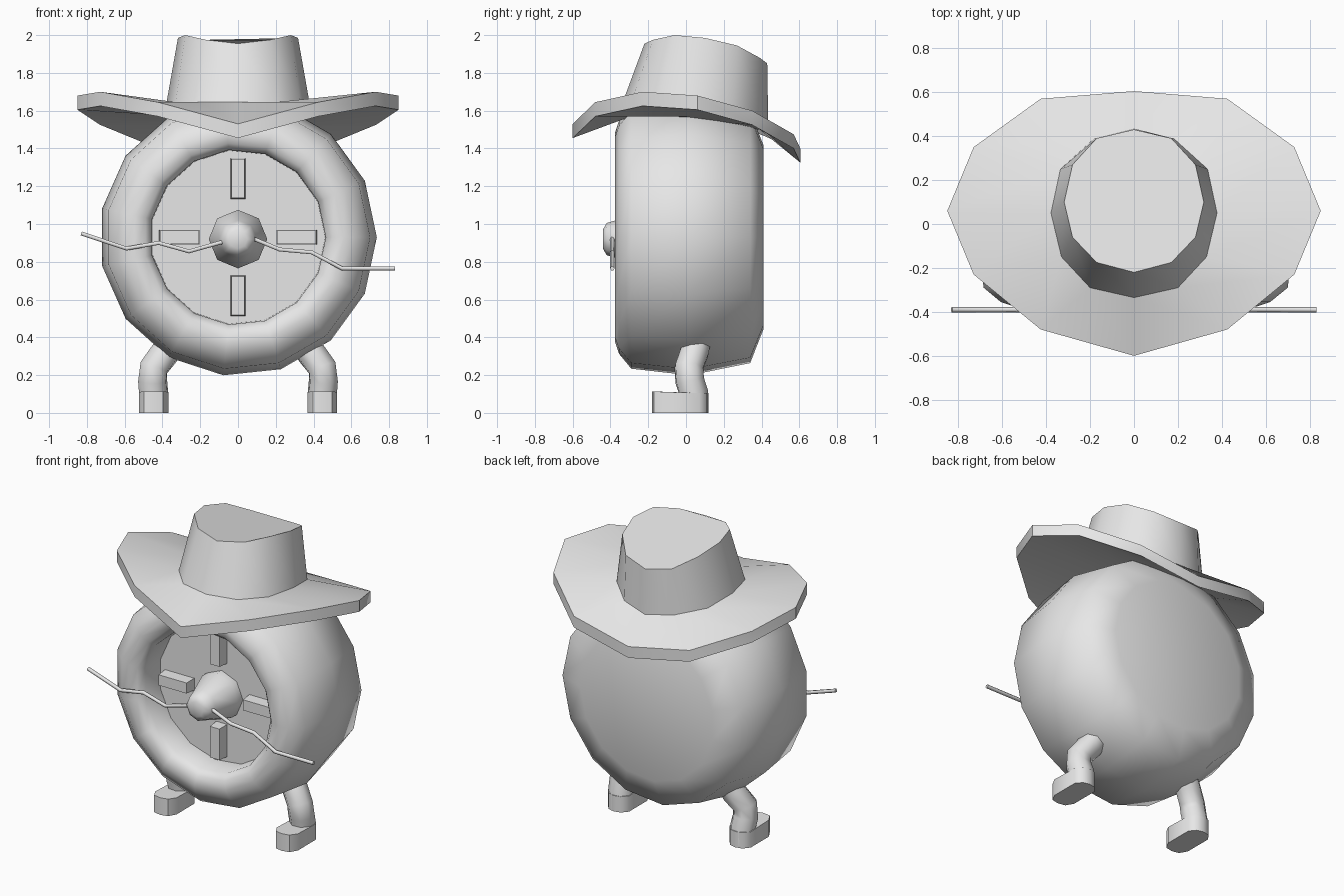
import bpy, bmesh
from math import sin, cos, pi, radians
from mathutils import Vector

cube = bpy.data.objects.get("Cube")
if cube:
    bpy.data.objects.remove(cube)

grey = bpy.data.materials.new("plain_grey")
grey.use_nodes = True
grey.diffuse_color = (0.8, 0.8, 0.8, 1)
grey.node_tree.nodes["Principled BSDF"].inputs["Base Color"].default_value = (0.8, 0.8, 0.8, 1)


def loft(name, rings, smooth=40):
    """Skin a stack of equal-length rings and cap both ends."""
    bm = bmesh.new()
    loops = [[bm.verts.new(p) for p in ring] for ring in rings]
    n = len(loops[0])
    for a, b in zip(loops, loops[1:]):
        for i in range(n):
            j = (i + 1) % n
            bm.faces.new((a[i], a[j], b[j], b[i]))
    bm.faces.new(loops[0])
    bm.faces.new(loops[-1])
    bmesh.ops.recalc_face_normals(bm, faces=bm.faces)
    mesh = bpy.data.meshes.new(name)
    bm.to_mesh(mesh)
    bm.free()
    mesh.materials.append(grey)
    if smooth:
        mesh.shade_smooth()
        mesh.set_sharp_from_angle(angle=radians(smooth))
    obj = bpy.data.objects.new(name, mesh)
    bpy.context.collection.objects.link(obj)
    return obj


def turned(name, profile, sides, z, smooth):
    """Lathe (y, radius) pairs around a front-to-back axis at height z."""
    rings = [[(r * cos(2 * pi * i / sides), y, z + r * sin(2 * pi * i / sides))
              for i in range(sides)] for y, r in profile]
    return loft(name, rings, smooth)


def tube(name, points, radius, resolution):
    curve = bpy.data.curves.new(name, "CURVE")
    curve.dimensions = "3D"
    curve.bevel_depth = radius
    curve.bevel_resolution = resolution
    curve.use_fill_caps = True
    spline = curve.splines.new("POLY")
    spline.points.add(len(points) - 1)
    for p, co in zip(spline.points, points):
        p.co = (*co, 1)
    curve.materials.append(grey)
    obj = bpy.data.objects.new(name, curve)
    bpy.context.collection.objects.link(obj)
    return obj


def mirrored(half):
    """Close a half outline, front to back, across x = 0."""
    return half + [(-x, y, z) for x, y, z in half[-2:0:-1]]


def lowered(ring, drop):
    return [(x, y, z - drop) for x, y, z in ring]


# Round body with a raised front rim around a recessed face
turned("body", [(-0.17, 0.462), (-0.32, 0.465), (-0.36, 0.5), (-0.375, 0.56),
                (-0.355, 0.62), (-0.29, 0.70), (0.02, 0.735), (0.34, 0.67),
                (0.41, 0.49)], 15, 0.93, 65)

# Blunt nose
turned("nose", [(-0.16, 0.155), (-0.22, 0.155), (-0.37, 0.1), (-0.42, 0.085),
                (-0.44, 0.05)], 8, 0.92, 60)

# Four raised bars around the nose
for name, x, z, w, h in (("top_bar", 0, 1.24, 0.04, 0.108), ("bottom_bar", 0, 0.62, 0.04, 0.108),
                         ("left_bar", 0.31, 0.93, 0.108, 0.04), ("right_bar", -0.31, 0.93, 0.108, 0.04)):
    rings = [[(x + sx * (w - t), y, z + sz * (h - t))
              for sx, sz in ((-1, -1), (1, -1), (1, 1), (-1, 1))]
             for y, t in ((-0.16, 0), (-0.245, 0.005))]
    loft(name, rings, 0)

# Bent whiskers
tube("right_whisker", [(x, -0.39, z) for x, z in
     ((-0.06, 0.91), (-0.1, 0.9), (-0.26, 0.855), (-0.42, 0.9), (-0.59, 0.87), (-0.83, 0.95))], 0.012, 1)
tube("left_whisker", [(x, -0.39, z) for x, z in
     ((0.06, 0.93), (0.1, 0.915), (0.22, 0.865), (0.39, 0.85), (0.55, 0.765), (0.83, 0.765))], 0.012, 1)

# Legs and forward-pointing feet
for side, s in (("left", 1), ("right", -1)):
    tube(side + "_leg", [(s * x, y, z) for x, y, z in
         ((0.34, 0.06, 0.4), (0.385, 0.045, 0.32), (0.445, 0.015, 0.24), (0.452, 0.02, 0.17),
          (0.447, 0.04, 0.11), (0.447, 0.04, 0))], 0.08, 2)
    sole = mirrored([(0, -0.18, 0), (0.05, -0.17, 0), (0.078, -0.12, 0),
                     (0.078, 0.07, 0), (0.045, 0.11, 0), (0, 0.12, 0)])
    loft(side + "_foot", [[(s * 0.447 + x, y, z) for x, y, z in sole],
                          [(s * 0.447 + x, y, 0.105 - 0.05 * min(0, y)) for x, y, z in sole]])

# Hat: creased crown, flared base, curled brim
crown_top = mirrored([(0, -0.22, 1.955), (0.17, -0.175, 1.975), (0.28, -0.06, 2.0), (0.318, 0.1, 1.985),
                      (0.28, 0.27, 1.945), (0.17, 0.39, 1.88), (0, 0.43, 1.85)])
crown_base = mirrored([(0, -0.335, 1.645), (0.2, -0.29, 1.645), (0.33, -0.15, 1.645), (0.378, 0.05, 1.645),
                       (0.335, 0.25, 1.61), (0.18, 0.39, 1.575), (0, 0.435, 1.55)])
brim_edge = mirrored([(0, -0.6, 1.53), (0.425, -0.48, 1.645), (0.73, -0.23, 1.7), (0.85, 0.06, 1.68),
                      (0.73, 0.35, 1.60), (0.425, 0.57, 1.475), (0, 0.605, 1.40)])
loft("hat", [crown_top, crown_base, brim_edge, lowered(brim_edge, 0.075),
             lowered(crown_base, 0.075)], 35)
